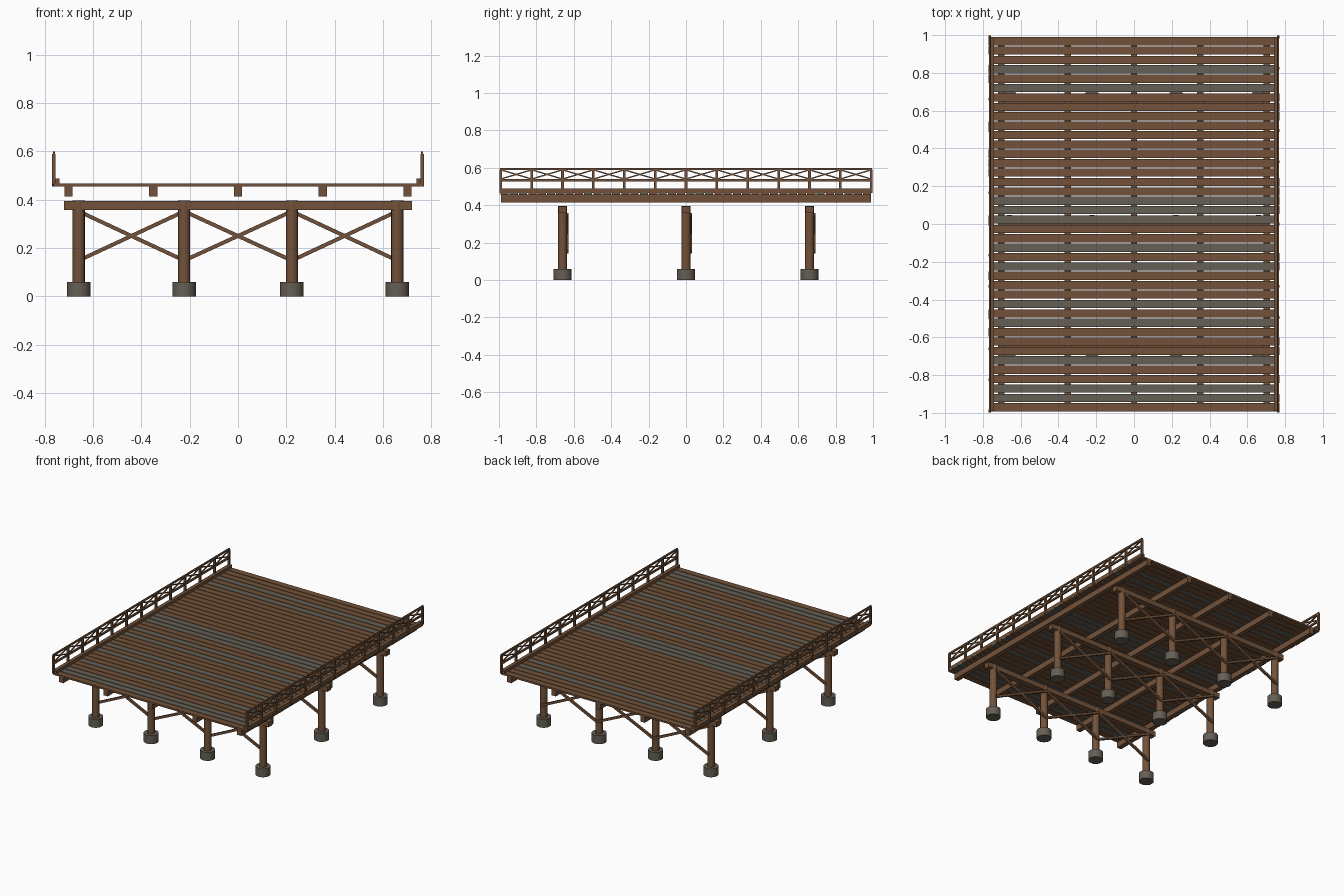
import bpy, bmesh, math, random
from mathutils import Matrix, Vector

random.seed(4)
cube = bpy.data.objects.get("Cube")
if cube:
    bpy.data.objects.remove(cube, do_unlink=True)


def material(name, r, g, b):
    m = bpy.data.materials.new(name)
    m.use_nodes = True
    m.diffuse_color = (r, g, b, 1)
    m.node_tree.nodes["Principled BSDF"].inputs["Base Color"].default_value = (r, g, b, 1)
    return m


brown = material("brown timber", 0.17, 0.085, 0.042)
weathered = material("weathered grey timber", 0.13, 0.115, 0.09)
stone = material("grey stone", 0.13, 0.115, 0.09)


def add_box(bm, center, size, rot=None):
    mat = Matrix.Translation(center) @ (rot or Matrix()) @ Matrix.Diagonal((*size, 1))
    bmesh.ops.create_cube(bm, size=1, matrix=mat)


def add_strut(bm, a, b, thick, depth):
    """Square bar between two points; depth runs along world x or y, across the bar."""
    a, b = Vector(a), Vector(b)
    d = (b - a).normalized()
    side = Vector((0, 1, 0)) if abs(d.x) > abs(d.y) else Vector((1, 0, 0))
    rot = Matrix((d, side, d.cross(side))).transposed().to_4x4()
    add_box(bm, (a + b) / 2, ((b - a).length, depth, thick), rot)


def add_cylinder(bm, x, y, z0, z1, radius, sides):
    bmesh.ops.create_cone(bm, cap_ends=True, segments=sides, radius1=radius, radius2=radius,
                          depth=z1 - z0, matrix=Matrix.Translation((x, y, (z0 + z1) / 2)))


def finish(bm, name, mat, smooth=False):
    me = bpy.data.meshes.new(name)
    bmesh.ops.recalc_face_normals(bm, faces=bm.faces)
    bm.to_mesh(me)
    bm.free()
    me.materials.append(mat)
    ob = bpy.data.objects.new(name, me)
    bpy.context.collection.objects.link(ob)
    if smooth:
        bpy.ops.object.select_all(action="DESELECT")
        ob.select_set(True)
        bpy.context.view_layer.objects.active = ob
        bpy.ops.object.shade_smooth_by_angle(angle=math.radians(40))
    return ob


# Supporting bents: footings, piles, cap beam and cross braces
pile_xs = (-0.66, -0.223, 0.223, 0.66)
for label, y in (("front", -0.66), ("middle", 0), ("back", 0.66)):
    footings, piles, cap, braces = (bmesh.new() for _ in range(4))
    for x in pile_xs:
        add_cylinder(footings, x, y, 0, 0.06, 0.049, 16)
        add_cylinder(piles, x, y, 0.05, 0.397, 0.025, 16)
    add_box(cap, (0, y, 0.376), (1.44, 0.044, 0.036))
    for x0, x1 in zip(pile_xs, pile_xs[1:]):
        for z0, z1 in ((0.148, 0.352), (0.352, 0.148)):
            add_strut(braces, (x0, y + 0.025, z0), (x1, y + 0.025, z1), 0.016, 0.014)
    finish(footings, label + "_footings", stone, True)
    finish(piles, label + "_piles", brown, True)
    finish(cap, label + "_cap_beam", brown)
    finish(braces, label + "_cross_braces", brown)

# Long stringers under the deck
bm = bmesh.new()
for i in range(-2, 3):
    add_box(bm, (i * 0.351, 0, 0.435), (0.034, 1.98, 0.042))
finish(bm, "stringers", brown)

# Deck planks, a few of them weathered grey
grey_rows = {3, 5, 17, 18, 19, 22, 24, 28, 30, 34, 37, 38}
decks = {False: bmesh.new(), True: bmesh.new()}
for row in range(40):
    add_box(decks[row in grey_rows], (random.uniform(-0.004, 0.004), 0.968 - row * 0.0497, 0.461),
            (1.534, 0.0435, 0.012))
finish(decks[False], "brown_deck_planks", brown)
finish(decks[True], "grey_deck_planks", weathered)

# Curbs and railings along both sides
post_ys = [-0.99 + 0.165 * i for i in range(13)]
for label, s in (("left", 1), ("right", -1)):
    curb, posts, rails, lattice = (bmesh.new() for _ in range(4))
    x = s * 0.763
    add_box(curb, (s * 0.753, 0, 0.477), (0.026, 1.98, 0.022))
    for y in post_ys:
        add_box(posts, (x, y, 0.528), (0.014, 0.014, 0.125))
    for z, w in ((0.594, 0.009), (0.534, 0.011)):
        add_box(rails, (x, 0, z), (w, 1.99, 0.012))
    for y0, y1 in zip(post_ys, post_ys[1:]):
        for z0, z1 in ((0.54, 0.589), (0.589, 0.54)):
            add_strut(lattice, (x, y0, z0), (x, y1, z1), 0.007, 0.007)
    finish(curb, label + "_curb", brown)
    finish(posts, label + "_railing_posts", brown)
    finish(rails, label + "_railing_rails", brown)
    finish(lattice, label + "_railing_lattice", brown)
